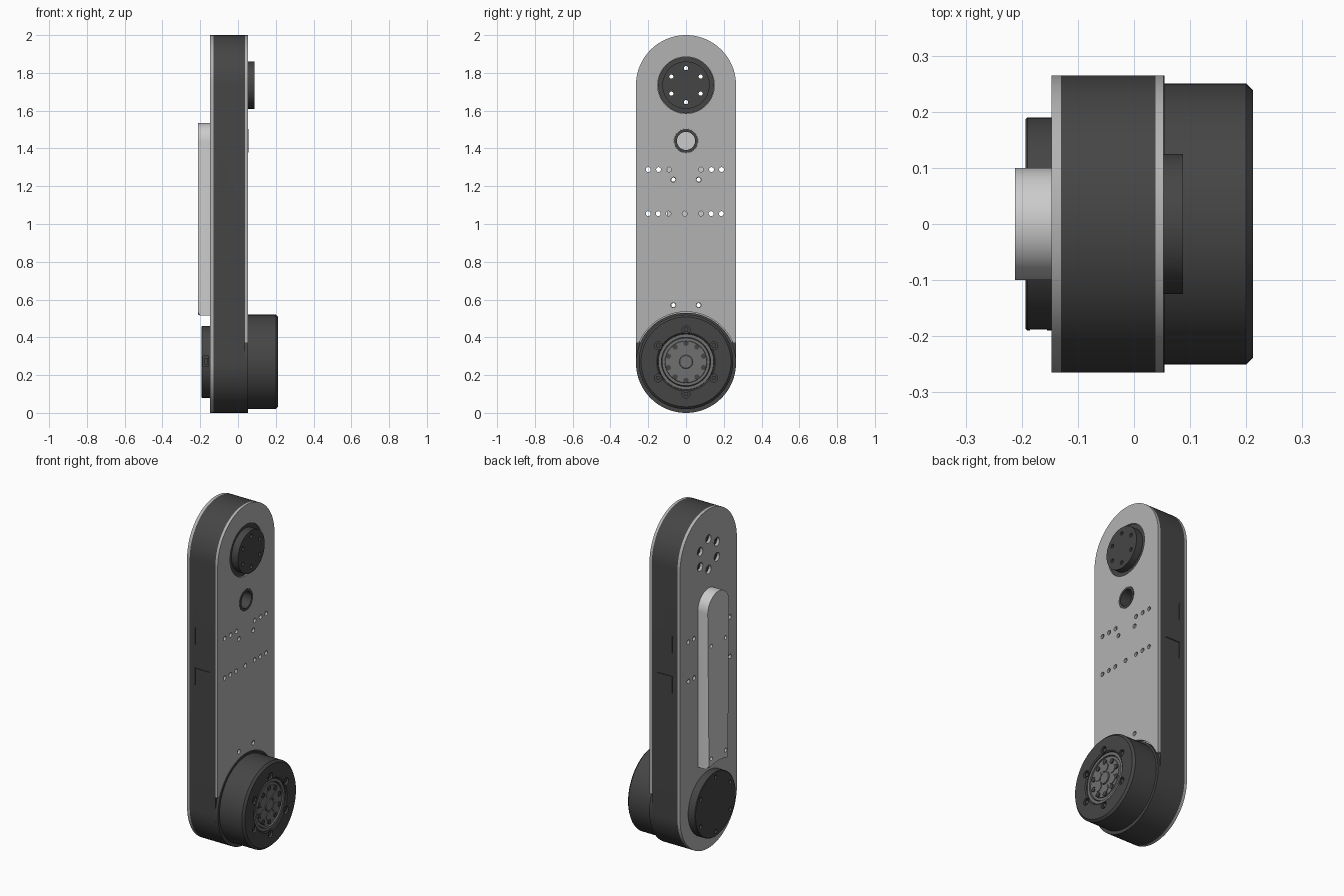
import bpy, bmesh
from math import sin, cos, pi, radians, asin, degrees

if "Cube" in bpy.data.objects:
    bpy.data.objects.remove(bpy.data.objects["Cube"])

LOW, HIGH, R = 0.265, 1.735, 0.265   # joint centre heights and body half width


def material(name, v):
    m = bpy.data.materials.new(name)
    m.diffuse_color = (v, v, v, 1)
    m.use_nodes = True
    m.node_tree.nodes["Principled BSDF"].inputs["Base Color"].default_value = m.diffuse_color
    return m


DARK = material("dark_shell", 0.06)
PLATE = material("grey_plate", 0.45)
METAL = material("gear_metal", 0.16)


def finish(name, bm, mat=None):
    bmesh.ops.recalc_face_normals(bm, faces=bm.faces)
    me = bpy.data.meshes.new(name)
    bm.to_mesh(me)
    bm.free()
    ob = bpy.data.objects.new(name, me)
    bpy.context.collection.objects.link(ob)
    if mat:
        me.materials.append(mat)
    return ob


def arc(cy, cz, r, a0, a1, n=40):
    return [(cy + r * cos(radians(a0 + (a1 - a0) * i / n)),
             cz + r * sin(radians(a0 + (a1 - a0) * i / n))) for i in range(n + 1)]


def circle(cy, cz, r, n=24):
    return arc(cy, cz, r, 0, 360, n)[:-1]


def ring(cz, r, n, hole, start=90, seg=20):
    return [circle(r * cos(radians(start) + 2 * pi * i / n),
                   cz + r * sin(radians(start) + 2 * pi * i / n), hole, seg) for i in range(n)]


def prisms(name, outlines, x0, x1, mat=None, chamfer=0):
    """Extrude (y, z) outlines from x0 to x1; optional chamfer on the x1 face."""
    bm = bmesh.new()
    for pts in outlines:
        a = [bm.verts.new((x0, y, z)) for y, z in pts]
        b = [bm.verts.new((x1, y, z)) for y, z in pts]
        bm.faces.new(a)
        top = bm.faces.new(b)
        for i in range(len(pts)):
            j = (i + 1) % len(pts)
            bm.faces.new((a[i], a[j], b[j], b[i]))
        if chamfer:
            bmesh.ops.bevel(bm, geom=list(top.edges), offset=chamfer, segments=1,
                            affect='EDGES', clamp_overlap=True)
    return finish(name, bm, mat)


def lathe(name, profile, cz, mat, closed=False, n=64):
    """Revolve an (x, radius) profile about the x axis at height cz."""
    bm = bmesh.new()
    rings = [[bm.verts.new((x, r * cos(2 * pi * k / n), cz + r * sin(2 * pi * k / n)))
              for k in range(n)] for x, r in profile]
    m = len(rings)
    for i in range(m if closed else m - 1):
        p, q = rings[i], rings[(i + 1) % m]
        for k in range(n):
            j = (k + 1) % n
            bm.faces.new((p[k], p[j], q[j], q[k]))
    if not closed:
        bm.faces.new(rings[0])
        bm.faces.new(rings[-1])
    return finish(name, bm, mat)


def cut(ob, cutter):
    cutter.hide_render = True
    mod = ob.modifiers.new("cut", 'BOOLEAN')
    mod.operation, mod.solver, mod.object = 'DIFFERENCE', 'EXACT', cutter
    dg = bpy.context.evaluated_depsgraph_get()
    me = bpy.data.meshes.new_from_object(ob.evaluated_get(dg))
    ob.modifiers.clear()
    ob.data = me
    bpy.data.objects.remove(cutter)


def box(y0, y1, z0, z1):
    return [(y0, z0), (y1, z0), (y1, z1), (y0, z1)]


def stadium(r):
    return arc(0, HIGH, r, 0, 180) + arc(0, LOW, r, 180, 360)


# mounting hole pattern shared by both plates
spots = [(y, 1.288) for y in (-.2, -.145, -.09, .08, .135, .188)]
spots += [(y, 1.055) for y in (-.2, -.147, -.093, -.007, .08, .133, .187)]
cover_spots = [(s * .067, z) for s in (-1, 1) for z in (1.235, .57)]
small = [circle(y, z, .013, 16) for y, z in spots + cover_spots]

# hollow side wall of the arm
frame = prisms("arm_frame", [stadium(R)], -.13, .038, DARK)
cut(frame, prisms("cutter", [stadium(R - .022)], -.5, .5))
# thin seam grooves on both sides of the frame
for s in (-1, 1):
    y0, y1 = sorted((s * .26, s * .3))
    for x0, x1, z0, z1 in ((-.097, -.093, 1.0, 1.098), (-.097, 0, 1.098, 1.102),
                           (-.097, -.093, 1.24, 1.34)):
        cut(frame, prisms("cutter", [box(y0, y1, z0, z1)], x0, x1))

# left plate
left = prisms("left_plate", [stadium(R)], -.147, -.13, PLATE)
cut(left, prisms("cutter", small + ring(HIGH, .09, 6, .025) + [circle(0, 1.44, .05, 32)], -.5, .5))

# right plate, cut away around the lower motor
rc = .27
a = degrees(asin(.105 / rc))
outline = arc(0, HIGH, R, 0, 180) + [(-R, .37)] + arc(0, LOW, rc, 180 - a, a) + [(R, .37)]
right = prisms("right_plate", [outline], .038, .053, PLATE)
cut(right, prisms("cutter", small + [circle(0, HIGH, .15, 64), circle(0, 1.44, .063, 48)], -.5, .5))

# cable grommet
lathe("cable_grommet", [(-.13, .0625), (.055, .0625), (.055, .048), (-.13, .048)], 1.44, DARK, True, 48)

# upper joint with through holes
upper = lathe("upper_joint", [(-.13, .149), (.045, .149), (.045, .125), (.087, .125)], HIGH, DARK)
cut(upper, prisms("cutter", ring(HIGH, .09, 6, .011), -.5, .5))

# cable cover on the left plate
s = degrees(asin(.1 / .27))
cover = prisms("cable_cover", [arc(0, 1.435, .1, 0, 180) + arc(0, LOW, .27, 90 + s, 90 - s, 12)],
               -.147, -.212, None, .012)
cut(cover, prisms("cutter", [circle(y, z, .011, 16) for y, z in cover_spots], -.5, .5))

# lower rear cap with screw holes and a cable socket
cap = lathe("lower_rear_cap", [(-.147, .19), (-.19, .19), (-.193, .187)], LOW + .005, DARK)
cut(cap, prisms("cutter", ring(LOW + .005, .16, 6, .012), -.25, -.18))
cut(cap, prisms("cutter", [box(-.25, -.175, .245, .3)], -.185, -.155))
prisms("cable_socket", [box(-.186, -.17, .255, .29)], -.178, -.162, DARK)

# lower motor: collar and drum with recessed face
lathe("motor_collar", [(-.13, .242), (.038, .242), (.038, .265), (.054, .265)], LOW, DARK)
MZ = LOW + .005
drum = lathe("motor_drum", [(.04, .25), (.2, .25), (.212, .238), (.212, .155), (.207, .148),
                            (.185, .148)], MZ, DARK)
cut(drum, prisms("cutter", ring(MZ, .167 + .003, 6, .021), .195, .3))
prisms("motor_screws", ring(MZ, .17, 6, .013, 90, 6), .19, .206, DARK)

# gear stage inside the recess
lathe("gear_ring", [(.18, .147), (.203, .147), (.203, .13), (.18, .13)], MZ, METAL, True)
lathe("gear_carrier", [(.18, .13), (.197, .126), (.197, .112), (.201, .11)], MZ, METAL)
prisms("gear_discs", ring(MZ, .066, 6, .026), .195, .205, METAL)
prisms("carrier_bolts", ring(MZ, .098, 10, .014, 90, 12), .195, .207, DARK)
lathe("gear_hub", [(.19, .036), (.205, .036), (.208, .033)], MZ, METAL, n=32)

# smooth round walls while keeping edges sharp
bpy.ops.object.select_all(action='SELECT')
bpy.context.view_layer.objects.active = frame
bpy.ops.object.shade_smooth_by_angle(angle=radians(30))
